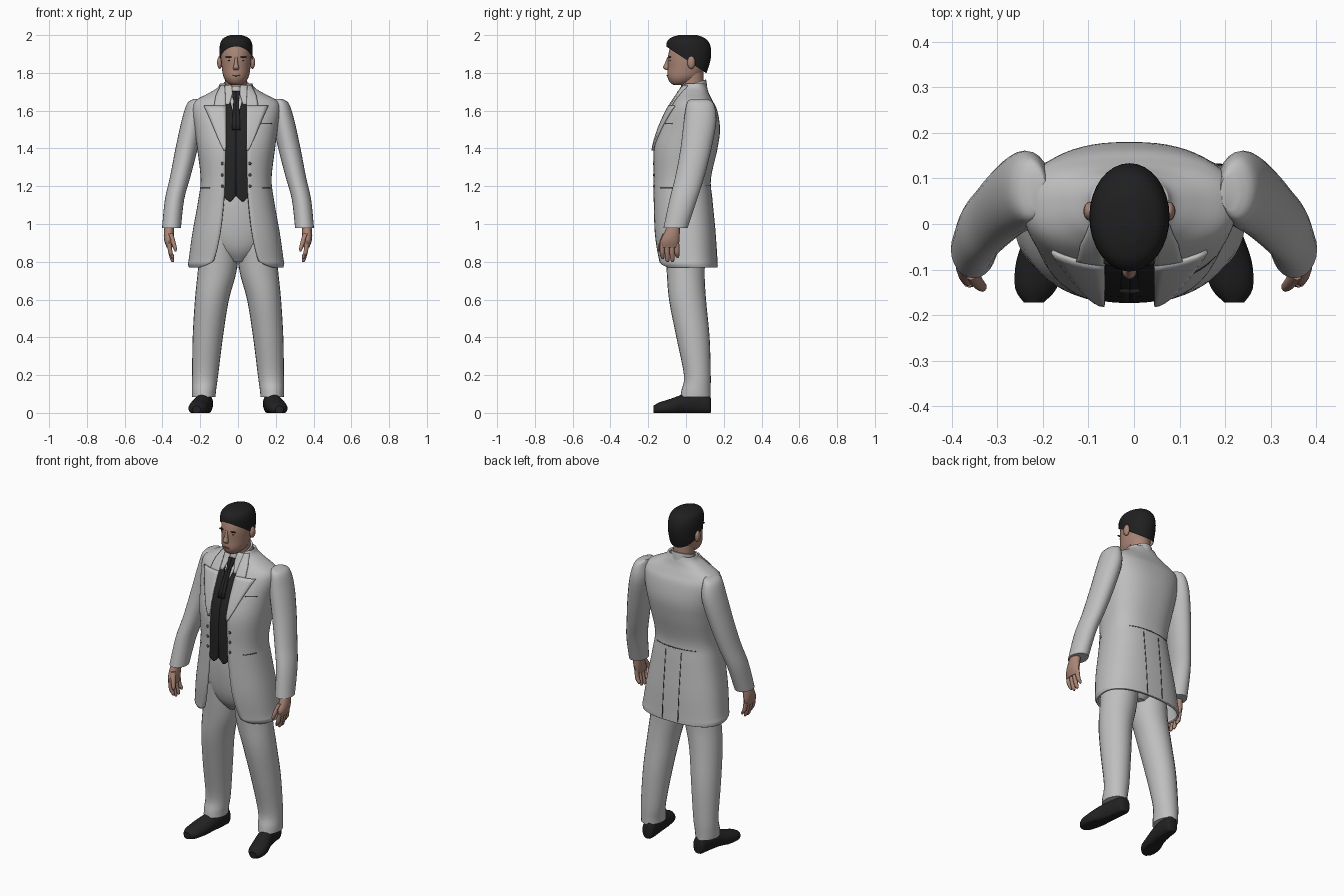
import bpy, bmesh, math
from mathutils import Vector

cube = bpy.data.objects.get("Cube")
if cube:
    bpy.data.objects.remove(cube)

MID = -0.01      # the upper body stands slightly off centre
POWER = 2.4      # roundness of the coat's cross-section
made = []


def material(name, r, g, b):
    m = bpy.data.materials.new(name)
    m.use_nodes = True
    m.diffuse_color = (r, g, b, 1)
    shader = m.node_tree.nodes["Principled BSDF"]
    shader.inputs["Base Color"].default_value = (r, g, b, 1)
    shader.inputs["Roughness"].default_value = 0.8
    return m


SUIT = material("pale grey cloth", .52, .52, .52)
BLACK = material("black cloth", .018, .018, .018)
HAIR = material("black hair", .014, .014, .015)
LEATHER = material("black leather", .016, .016, .017)
SKIN = material("skin", .4, .235, .18)
LIPS = material("lips", .25, .11, .09)
SEAM = material("dark seam", .07, .07, .07)


def finish(name, bm, mat, thick=0):
    mesh = bpy.data.meshes.new(name)
    bm.to_mesh(mesh)
    bm.free()
    ob = bpy.data.objects.new(name, mesh)
    bpy.context.collection.objects.link(ob)
    mesh.materials.append(mat)
    if thick:
        mod = ob.modifiers.new("thickness", 'SOLIDIFY')
        mod.thickness = thick
        mod.offset = -1
    made.append(ob)
    return ob


def dense(rows, k):
    """Smooth curve through the rows, k steps for each gap."""
    out = []
    for i in range(len(rows) - 1):
        quad = [rows[min(max(i + d, 0), len(rows) - 1)] for d in (-1, 0, 1, 2)]
        for j in range(k):
            t = j / k
            out.append([b + .5 * t * (c - a + t * (2 * a - 5 * b + 4 * c - d
                        + t * (3 * (b - c) + d - a)))
                        for a, b, c, d in zip(*quad)])
    return out + [list(rows[-1])]


def skin_rings(bm, rings, closed=True):
    n = len(rings[0])
    for lo, hi in zip(rings, rings[1:]):
        for j in range(n if closed else n - 1):
            k = (j + 1) % n
            bm.faces.new((lo[j], lo[k], hi[k], hi[j]))


def loft(name, rows, mat, side=1, axis='z', n=24, k=4, cut=None, tilt=0):
    """Closed tube through rows of x, y, z, half width, half depth."""
    bm = bmesh.new()
    rings = []
    for x, y, z, rx, ry in dense(rows, k):
        ring = []
        for j in range(n):
            a = math.tau * j / n
            u, v = rx * math.sin(a), -ry * math.cos(a)
            p = (x + u, y + v, z + tilt * v) if axis == 'z' else (x + u, y, max(z + v, 0))
            ring.append(bm.verts.new((side * p[0], p[1], p[2])))
        rings.append(ring)
    skin_rings(bm, rings)
    bm.faces.new(rings[0])
    bm.faces.new(rings[-1])
    bmesh.ops.recalc_face_normals(bm, faces=bm.faces)
    if cut:
        bmesh.ops.bisect_plane(bm, geom=bm.verts[:] + bm.edges[:] + bm.faces[:],
                               plane_co=cut[0], plane_no=cut[1], clear_inner=True)
    return finish(name, bm, mat)


def ball(name, loc, size, mat):
    bm = bmesh.new()
    bmesh.ops.create_uvsphere(bm, u_segments=14, v_segments=8, radius=1)
    for v in bm.verts:
        v.co = Vector([c * s for c, s in zip(v.co, size)]) + Vector(loc)
    return finish(name, bm, mat)


# Coat rows: height, half width, front, back, half opening
COAT = dense([(.77, .25, -.14, .168, .19), (.79, .255, -.152, .167, .14),
              (.82, .25, -.157, .165, .115), (.95, .232, -.172, .157, .085),
              (1.13, .2, -.176, .14, .065), (1.24, .188, -.176, .132, .06),
              (1.39, .205, -.175, .165, .058), (1.5, .22, -.145, .18, .06),
              (1.6, .235, -.1, .166, .06), (1.65, .22, -.07, .142, .06),
              (1.69, .15, -.045, .122, .06), (1.72, .1, -.03, .112, .06),
              (1.745, .085, -.015, .102, .06)], 5)


def widest(front, back):
    return front + (back - front) * .55


def coat_y(x, z, front=True):
    z = min(max(z, COAT[0][0]), COAT[-1][0])
    for lo, hi in zip(COAT, COAT[1:]):
        if z <= hi[0]:
            break
    t = (z - lo[0]) / (hi[0] - lo[0])
    _, a, yf, yb, _ = [p + (q - p) * t for p, q in zip(lo, hi)]
    mid = widest(yf, yb)
    reach = max(1 - min(abs(x) / a, 1) ** POWER, 0) ** (1 / POWER)
    return mid + ((yf if front else yb) - mid) * reach


def coat(n=56):
    bm = bmesh.new()
    rings = []
    for z, a, yf, yb, gap in COAT:
        mid = widest(yf, yb)
        start = math.asin((gap / a) ** (POWER / 2))
        ring = []
        for j in range(n + 1):
            t = start + (math.tau - 2 * start) * j / n
            s, c = math.sin(t), math.cos(t)
            x = math.copysign(a * abs(s) ** (2 / POWER), s)
            y = mid + (yf - mid if c > 0 else yb - mid) * abs(c) ** (2 / POWER)
            ring.append(bm.verts.new((x + MID, y, z)))
        rings.append(ring)
    skin_rings(bm, rings, False)
    finish("coat", bm, SUIT, .012)


def patch(name, rows, mat, out, side=1, front=True, thick=.006, cols=5):
    """Cloth plate lying on the coat: rows of height, inner x, outer x."""
    bm = bmesh.new()
    rings = []
    for lo, hi in zip(rows, rows[1:]):
        for i in range(5 if hi is rows[-1] else 4):
            z, x0, x1 = [p + (q - p) * i / 4 for p, q in zip(lo, hi)]
            ring = []
            for j in range(cols + 1):
                x = x0 + (x1 - x0) * j / cols
                y = coat_y(x, z, front) + (-out if front else out)
                ring.append(bm.verts.new((side * x + MID, y, z)))
            rings.append(ring)
    skin_rings(bm, rings, False)
    if (side > 0) != front:
        bmesh.ops.reverse_faces(bm, faces=bm.faces)
    finish(name, bm, mat, thick)


coat()

for side, word in ((1, "left_"), (-1, "right_")):
    # Clothes on the chest
    patch(word + "lapel", [(1.39, .055, .066), (1.45, .055, .095), (1.55, .055, .137),
                           (1.628, .055, .172)], SUIT, .011, side, thick=.009)
    patch(word + "coat_collar", [(1.622, .055, .118), (1.68, .057, .108),
                                 (1.735, .062, .083)], SUIT, .01, side, thick=.009)
    patch(word + "vest", [(1.12, .028, .04), (1.15, 0, .075), (1.54, 0, .075),
                          (1.66, .035, .075)], BLACK, -.004, side)
    patch(word + "shirt_front", [(1.5, 0, .07), (1.73, 0, .07)], SUIT, -.013, side)
    patch(word + "shirt_collar", [(1.635, .036, .055), (1.695, .018, .06),
                                  (1.735, .024, .064)], SUIT, .002, side)
    patch(word + "tie", [(1.5, 0, .022), (1.66, 0, .014), (1.67, 0, .018),
                         (1.705, 0, .021)], BLACK, .006, side)
    patch(word + "hip_pocket", [(1.187, .14, .183), (1.192, .14, .183)], SEAM, .002, side)
    patch(word + "back_vent", [(.78, .05, .054), (1.18, .05, .054)], SEAM, .002, side, False)
    patch(word + "waist_seam", [(1.2, 0, .13), (1.204, 0, .13)], SEAM, .002, side, False)
    for z in (1.2, 1.26, 1.32):
        ball(word + "button", (side * .073 + MID, coat_y(.073, z), z), (.008, .006, .008), SEAM)

    # Sleeve
    loft(word + "sleeve", [(.21, .07, 1.662, .02, .04), (.228, .075, 1.64, .04, .07),
                           (.24, .075, 1.55, .058, .086), (.272, .053, 1.4, .059, .082),
                           (.306, .02, 1.25, .054, .077), (.336, -.014, 1.13, .051, .073),
                           (.352, -.055, .98, .05, .064)], SUIT, side)
    # Hand
    loft(word + "palm", [(.362, -.065, 1.0, .025, .032), (.366, -.075, .95, .027, .042),
                         (.366, -.085, .91, .024, .05), (.362, -.088, .875, .015, .046)],
         SKIN, side, n=16)
    for i, tip in enumerate((.815, .798, .8, .82)):
        y = -.126 + .026 * i
        loft(word + "finger", [(.364, y, .895, .012, .013), (.358, y, .85, .012, .013),
                               (.348, y + .002, tip + .012, .01, .011),
                               (.345, y + .003, tip, .004, .005)], SKIN, side, n=10, k=3)
    loft(word + "thumb", [(.358, -.105, .95, .015, .018), (.343, -.128, .905, .013, .014),
                          (.333, -.138, .87, .01, .011), (.331, -.139, .855, .004, .005)],
         SKIN, side, n=10, k=3)

    # Trouser leg and shoe
    loft(word + "trouser_leg", [(.095, 0, .95, .1, .115), (.109, -.002, .76, .103, .101),
                                (.138, .008, .6, .09, .098), (.16, .037, .4, .08, .088),
                                (.174, .06, .2, .069, .071), (.18, .053, .12, .064, .077),
                                (.181, .05, .085, .062, .08)], SUIT, side)
    loft(word + "shoe", [(.17, .133, .04, .02, .03), (.17, .12, .045, .036, .055),
                         (.175, .06, .05, .042, .06), (.187, -.01, .045, .047, .055),
                         (.205, -.08, .03, .053, .045), (.215, -.14, .022, .046, .034),
                         (.22, -.172, .018, .022, .02)], LEATHER, side, 'y')

    # Face details in pairs
    ball(word + "ear", (side * .087 + MID, .028, 1.855), (.014, .021, .034), SKIN)
    ball(word + "eyebrow", (side * .035 + MID, -.085, 1.884), (.022, .007, .004), HAIR)
    ball(word + "eye", (side * .033 + MID, -.083, 1.866), (.01, .004, .004), HAIR)

patch("breast_pocket", [(1.53, .135, .19), (1.535, .135, .19)], SEAM, .002)

# Trouser top
loft("trouser_seat", [(0, 0, .8, .05, .07), (0, 0, .86, .14, .112), (0, -.01, .95, .185, .125),
                      (0, -.015, 1.1, .175, .13), (0, -.015, 1.25, .15, .12)], SUIT)

# Neck and collar
loft("neck", [(MID, .035, 1.66, .058, .06), (MID, .034, 1.74, .058, .06),
              (MID, .03, 1.83, .06, .062)], SKIN)
loft("collar_band", [(MID, .036, 1.67, .076, .08), (MID, .037, 1.72, .07, .073),
                     (MID, .038, 1.745, .066, .068)], SUIT, tilt=.3)

# Head, nose, mouth and hair
loft("head", [(MID, -.035, 1.737, .028, .033), (MID, -.025, 1.75, .048, .06),
              (MID, -.01, 1.78, .067, .088), (MID, .004, 1.83, .076, .1),
              (MID, .01, 1.88, .08, .106), (MID, .02, 1.93, .08, .105),
              (MID, .015, 1.97, .06, .08), (MID, .015, 1.985, .02, .03)], SKIN, n=32)
loft("nose", [(MID, -.09, 1.885, .007, .008), (MID, -.098, 1.85, .01, .014),
              (MID, -.102, 1.828, .016, .019), (MID, -.096, 1.815, .012, .01)], SKIN, n=12)
ball("mouth", (MID, -.099, 1.786), (.022, .005, .004), LIPS)
loft("hair", [(MID, .035, 1.77, .068, .062), (MID, .02, 1.82, .081, .096),
              (MID, .018, 1.87, .086, .112), (MID, .015, 1.92, .088, .118),
              (MID, .01, 1.96, .083, .112), (MID, .008, 1.985, .066, .09),
              (MID, .01, 2.0, .03, .05)], HAIR, n=32,
     cut=((0, .03, 1.85), (0, .67, 1)))

# Smooth shading with sharp folds
bpy.ops.object.select_all(action='DESELECT')
for ob in made:
    ob.select_set(True)
bpy.context.view_layer.objects.active = made[0]
bpy.ops.object.shade_smooth_by_angle(angle=math.radians(40))
